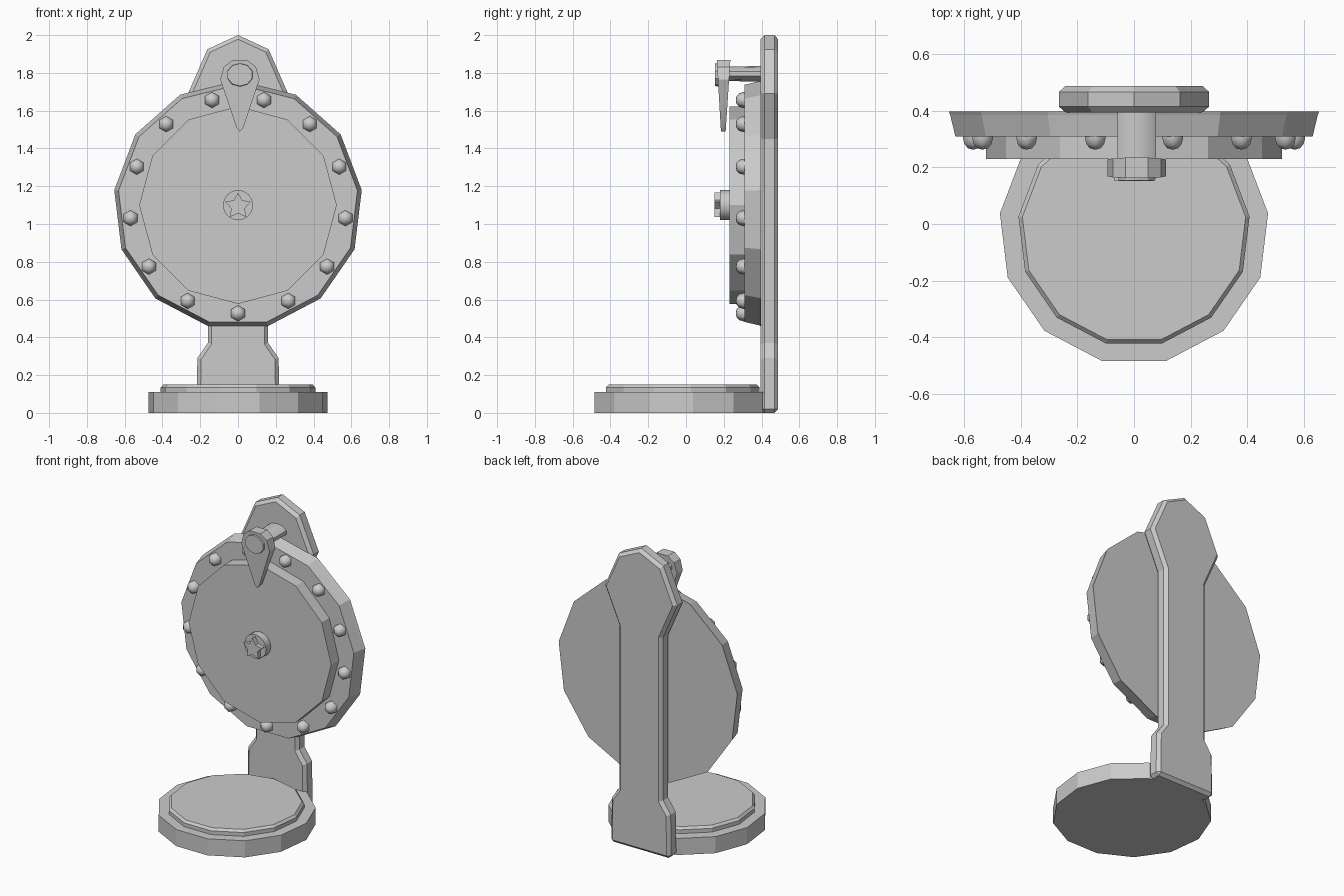
import bpy, bmesh
from math import sin, cos, pi, radians

if "Cube" in bpy.data.objects:
    bpy.data.objects.remove(bpy.data.objects["Cube"])


def ngon(n, rx, ry=None, start=0.0, cu=0.0, cv=0.0):
    """2D ring of points; start angle is measured from straight down."""
    ry = rx if ry is None else ry
    return [(cu + rx * sin(start + 2 * pi * i / n),
             cv - ry * cos(start + 2 * pi * i / n)) for i in range(n)]


def loft(name, rings, upright=True, smooth=None):
    """Capped skin through (outline, depth) rings; depth is y if upright, else z."""
    bm = bmesh.new()
    loops = []
    for pts, d in rings:
        loops.append([bm.verts.new((u, d, v) if upright else (u, v, d)) for u, v in pts])
    n = len(loops[0])
    for a, b in zip(loops, loops[1:]):
        for i in range(n):
            j = (i + 1) % n
            bm.faces.new((a[i], a[j], b[j], b[i]))
    bm.faces.new(loops[0])
    bm.faces.new(loops[-1])
    bmesh.ops.recalc_face_normals(bm, faces=bm.faces)
    me = bpy.data.meshes.new(name)
    bm.to_mesh(me)
    bm.free()
    ob = bpy.data.objects.new(name, me)
    bpy.context.collection.objects.link(ob)
    if smooth:
        bpy.ops.object.select_all(action='DESELECT')
        ob.select_set(True)
        bpy.context.view_layer.objects.active = ob
        bpy.ops.object.shade_smooth_by_angle(angle=radians(smooth))
    return ob


SIDES = 13
FLAT = pi / SIDES      # turns a 13-gon so a flat edge faces down / forward
CZ = 1.10              # wheel centre height

# floor base and raised step
loft("base", [(ngon(SIDES, 0.478, start=FLAT, cv=-0.02), z) for z in (0.0, 0.11)], False)
loft("base_step", [(ngon(SIDES, r, start=FLAT, cv=-0.023), z)
                   for r, z in ((0.412, 0.10), (0.412, 0.135), (0.398, 0.15))], False)

# back post: foot block, column and wide head in one chamfered slab
half = [(0.22, 0.0), (0.215, 0.29), (0.16, 0.37), (0.16, 1.45), (0.265, 1.69), (0.162, 1.925)]
outline = half + [(0.0, 2.0)] + [(-x, z) for x, z in reversed(half)]
post = loft("post", [(outline, 0.395), (outline, 0.488)])
bev = post.modifiers.new("chamfer", 'BEVEL')
bev.width = 0.02
bev.segments = 1
bev.limit_method = 'ANGLE'
bev.angle_limit = radians(75)

# wheel rim and inner face disc
loft("wheel_rim", [(ngon(SIDES, r, start=FLAT, cv=CZ), y)
                   for r, y in ((0.66, 0.398), (0.655, 0.385), (0.637, 0.31))])
loft("wheel_face", [(ngon(12, 0.523, cv=CZ), y) for y in (0.32, 0.23)])

# domed pegs around the rim
for i in range(SIDES):
    a = 2 * pi * i / SIDES
    u, v = 0.573 * sin(a), CZ - 0.573 * cos(a)
    loft(f"peg_{i + 1}", [(ngon(6, r, cu=u, cv=v), y)
                          for r, y in ((0.042, 0.32), (0.042, 0.303), (0.036, 0.282),
                                       (0.021, 0.268), (0.004, 0.264))], smooth=60)

# hub with a star cap
loft("hub", [(ngon(16, 0.08, cv=CZ), y) for y in (0.24, 0.18)], smooth=30)
star = [(r * sin(pi * i / 5), CZ - 0.005 + r * cos(pi * i / 5))
        for i, r in enumerate([0.072, 0.038] * 5)]
loft("hub_star", [(star, 0.19), (star, 0.152)])

# pointer arm from the post head over the rim
PX, PZ = 0.01, 1.795
loft("pointer_rod", [(ngon(10, 0.072, h, cu=PX, cv=PZ), y)
                     for h, y in ((0.042, 0.42), (0.038, 0.22))], smooth=40)

# teardrop flapper, thinner towards its tip
drop = [(0.0, -0.305), (0.018, -0.285), (0.06, -0.16), (0.104, -0.03), (0.085, 0.037), (0.04, 0.072)]
drop = drop + [(-x, z) for x, z in reversed(drop[1:])]
flap = loft("pointer", [([(PX + x, PZ + z) for x, z in drop], y) for y in (0.235, 0.163)], smooth=30)
for v in flap.data.vertices:
    t = min(1, max(0, (1.87 - v.co.z) / 0.38))
    if v.co.y < 0.2:
        v.co.y += 0.022 * t
    else:
        v.co.y -= 0.025 * t
loft("pointer_cap", [(ngon(10, r, r * 0.88, cu=PX, cv=PZ - 0.005), y)
                     for r, y in ((0.072, 0.18), (0.068, 0.154))], smooth=30)
